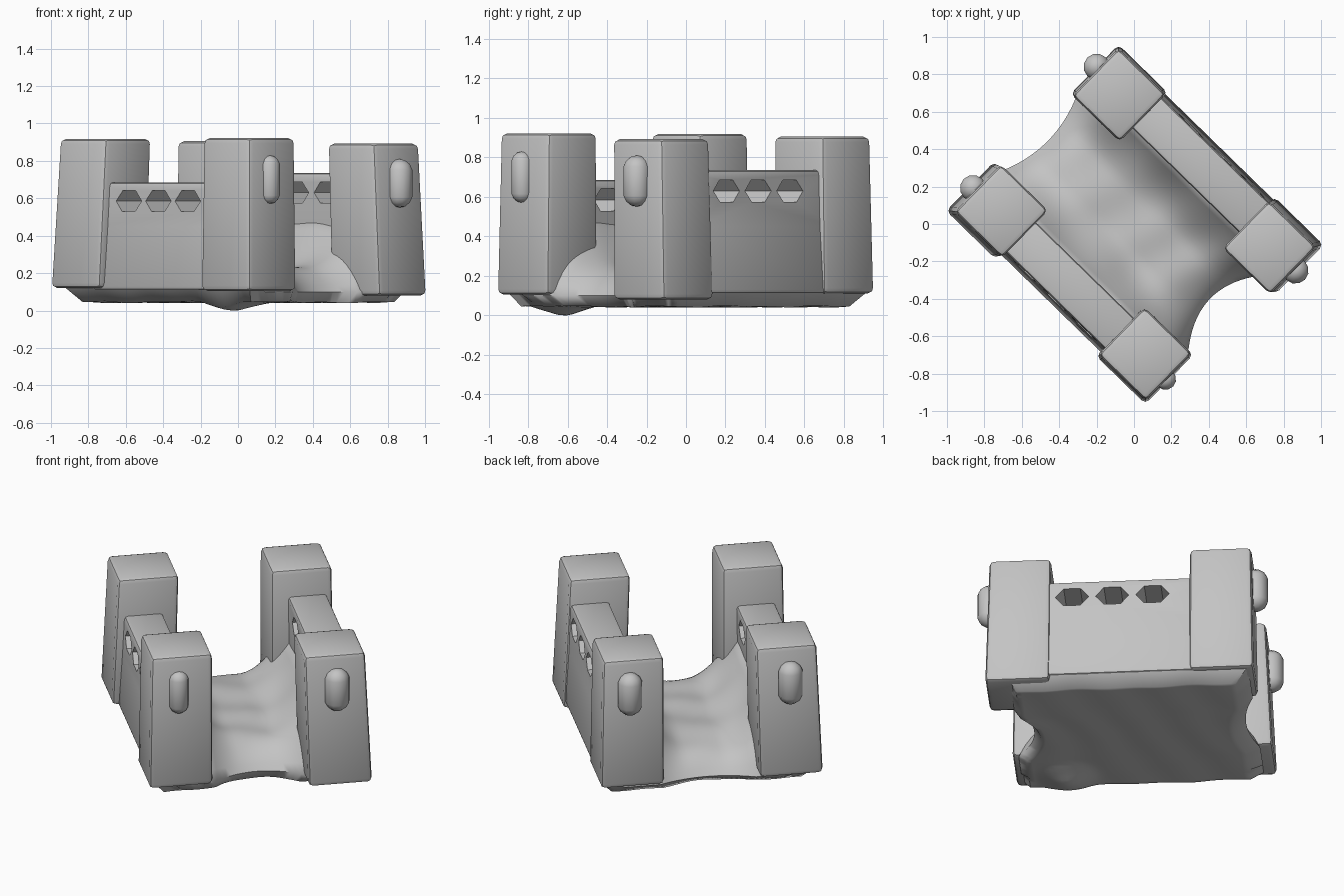
import bpy, bmesh, math

if "Cube" in bpy.data.objects:
    bpy.data.objects.remove(bpy.data.objects["Cube"], do_unlink=True)

grey = bpy.data.materials.new("soft_grey")
grey.use_nodes = True
grey.diffuse_color = (0.55, 0.55, 0.55, 1)
bsdf = next(n for n in grey.node_tree.nodes if n.type == 'BSDF_PRINCIPLED')
bsdf.inputs["Base Color"].default_value = grey.diffuse_color
bsdf.inputs["Roughness"].default_value = 0.7

# The whole castle stands diagonally; parts are built along the walls, then turned
TURN = math.radians(-44.3)


def make(name, bm):
    bmesh.ops.recalc_face_normals(bm, faces=bm.faces[:])
    me = bpy.data.meshes.new(name)
    bm.to_mesh(me)
    bm.free()
    ob = bpy.data.objects.new(name, me)
    bpy.context.collection.objects.link(ob)
    ob.rotation_euler.z = TURN
    me.materials.append(grey)
    return ob


def select(ob):
    bpy.ops.object.select_all(action='DESELECT')
    ob.select_set(True)
    bpy.context.view_layer.objects.active = ob


def finish(ob, bevel=0, angle=35):
    select(ob)
    if bevel:
        mod = ob.modifiers.new("Bevel", 'BEVEL')
        mod.width = bevel
        mod.segments = 2
        bpy.ops.object.modifier_apply(modifier=mod.name)
    bpy.ops.object.shade_smooth_by_angle(angle=math.radians(angle))


# Leaning square tower, from its bottom centre to its top centre
def tower(name, low, high):
    bm = bmesh.new()
    rings = []
    for (u, v, z), h in ((low, 0.184), (high, 0.176)):
        rings.append([bm.verts.new((u + a * h, v + b * h, z))
                      for a, b in ((-1, -1), (1, -1), (1, 1), (-1, 1))])
    bm.faces.new(rings[0])
    bm.faces.new(rings[1])
    for i in range(4):
        j = (i + 1) % 4
        bm.faces.new((rings[0][i], rings[0][j], rings[1][j], rings[1][i]))
    finish(make(name, bm), 0.028, 40)


# Rounded upright pad on the end face of a tower
def pad(name, u, v, z, width=0.072):
    bm = bmesh.new()
    bmesh.ops.create_uvsphere(bm, u_segments=12, v_segments=7, radius=width)
    for p in bm.verts:
        p.co.z += math.copysign(0.13 - width, p.co.z)
        p.co.x += u
        p.co.y += v
        p.co.z += z
    finish(make(name, bm), 0, 50)


# Wall with three six-sided windows
def wall(name, side, top, u0, u1, holes, hole_z):
    profile = [(0.615, 0.11), (0.595, 0.45), (0.585, top), (0.36, top), (0.37, 0.11)]
    bm = bmesh.new()
    ends = [[bm.verts.new((u, side * v, z)) for v, z in profile] for u in (u0, u1)]
    n = len(profile)
    for ring in ends:
        bm.faces.new(ring)
    for i in range(n):
        j = (i + 1) % n
        bm.faces.new((ends[0][i], ends[0][j], ends[1][j], ends[1][i]))
    ob = make(name, bm)
    finish(ob, 0.02)

    cut = bmesh.new()
    for u in holes:
        rows = [[cut.verts.new((u + 0.095 * math.cos(k * math.pi / 3), side * v,
                                hole_z + 0.065 * math.sin(k * math.pi / 3)))
                 for k in range(6)] for v in (0.2, 0.8)]
        for r in rows:
            cut.faces.new(r)
        for k in range(6):
            m = (k + 1) % 6
            cut.faces.new((rows[0][k], rows[0][m], rows[1][m], rows[1][k]))
    cutter = make("window_cutter", cut)
    cutter.hide_render = True
    bpy.context.view_layer.update()
    select(ob)
    mod = ob.modifiers.new("Windows", 'BOOLEAN')
    mod.operation = 'DIFFERENCE'
    mod.solver = 'EXACT'
    mod.object = cutter
    bpy.ops.object.modifier_apply(modifier=mod.name)
    bpy.data.objects.remove(cutter, do_unlink=True)
    finish(ob)


# Puffy floor: hollow-ended cushion that rolls down at its ends and up the walls
def floor(name, n=40):
    def spot(i, j, below):
        s, t = 2 * i / n - 1, 2 * j / n - 1
        v = 0.61 * t
        flare = min(1, (abs(v) / 0.28) ** 2)
        reach = 0.57 + 0.11 * flare if s > 0 else 0.64 + 0.06 * flare
        wave = 0.01 * math.sin(9 * s + 4 * t) * math.cos(8 * t - 3 * s)
        if below:
            inset = 0.93 if s > 0 else 0.89
            z = 0.045 + 0.6 * wave
            # Sagging foot under the front tower
            d = math.hypot(s * reach - 0.45, v + 0.5)
            z -= 0.05 * max(0, 1 - d / 0.2)
            return (s * reach * inset, v * 0.9, max(z, 0))
        if abs(v) > 0.5:
            return (s * reach, v, 0.125)
        rise = min(1, max(0, (abs(v) - 0.1) / 0.27)) ** 1.8
        fade = 1 - abs(s) ** 6
        return (s * reach, v, 0.1 + wave * fade + (0.14 + 0.23 * rise) * fade)

    bm = bmesh.new()
    grids = [[[bm.verts.new(spot(i, j, low)) for j in range(n + 1)]
              for i in range(n + 1)] for low in (False, True)]
    for g in grids:
        for i in range(n):
            for j in range(n):
                bm.faces.new((g[i][j], g[i + 1][j], g[i + 1][j + 1], g[i][j + 1]))
    a, b = grids
    for k in range(n):
        for e in (0, n):
            bm.faces.new((a[k][e], a[k + 1][e], b[k + 1][e], b[k][e]))
            bm.faces.new((a[e][k], a[e][k + 1], b[e][k + 1], b[e][k]))
    finish(make(name, bm), 0, 60)


floor("floor")

tower("left_back_tower", (-0.545, 0.445, 0.11), (-0.539, 0.438, 0.905))
tower("right_back_tower", (-0.585, -0.468, 0.12), (-0.555, -0.445, 0.918))
tower("right_front_tower", (0.532, -0.463, 0.105), (0.528, -0.456, 0.922))
tower("left_front_tower", (0.62, 0.445, 0.08), (0.606, 0.415, 0.892))

pad("left_back_pad", -0.73, 0.462, 0.7)
pad("right_back_pad", -0.75, -0.464, 0.7)
pad("right_front_pad", 0.7, -0.476, 0.7, 0.058)
pad("left_front_pad", 0.792, 0.425, 0.68)

wall("right_wall", -1, 0.685, -0.5, 0.48, (-0.24, -0.02, 0.2), 0.585)
wall("left_wall", 1, 0.735, -0.48, 0.55, (-0.15, 0.08, 0.31), 0.63)
